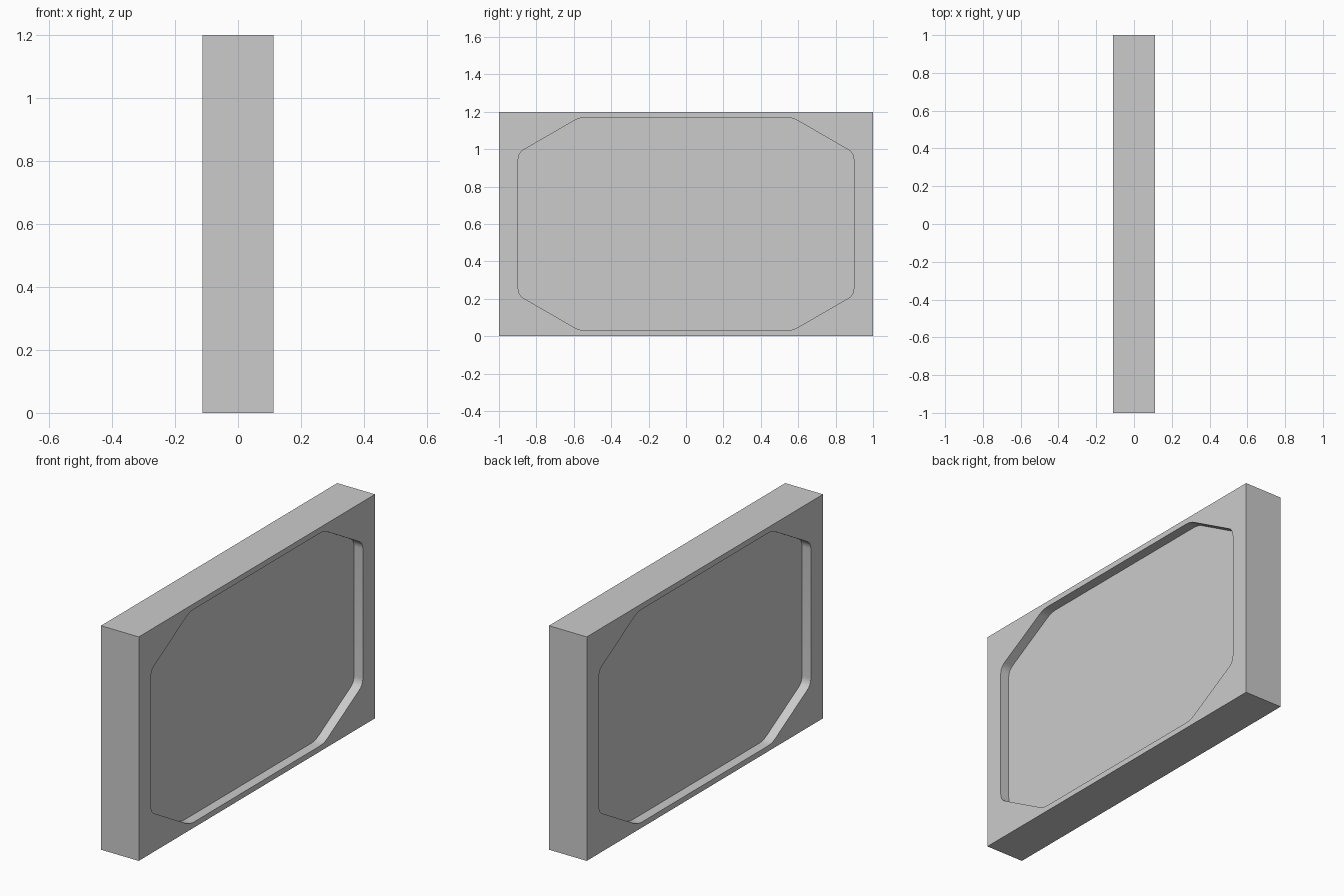
import bpy, math
from mathutils import Vector

if "Cube" in bpy.data.objects:
    bpy.data.objects.remove(bpy.data.objects["Cube"])

HALF_Y, HEIGHT = 1.0, 1.2
CORE, OUTER = 0.06, 0.112      # half thickness of the core and of the whole slab


def rounded(points, radius, steps=5):
    """Replace every corner of a closed outline with a short curve."""
    result = []
    for i, p in enumerate(points):
        p = Vector(p)
        a = p + (Vector(points[i - 1]) - p).normalized() * radius
        b = p + (Vector(points[(i + 1) % len(points)]) - p).normalized() * radius
        for s in range(steps + 1):
            t = s / steps
            result.append(a * (1 - t) ** 2 + p * 2 * t * (1 - t) + b * t * t)
    return result


def frame(name, x, outlines, thickness):
    """Filled profile in the y-z plane, extruded along x."""
    curve = bpy.data.curves.new(name, 'CURVE')
    curve.dimensions = '2D'
    curve.fill_mode = 'BOTH'
    curve.extrude = thickness / 2
    for outline in outlines:
        spline = curve.splines.new('POLY')
        spline.points.add(len(outline) - 1)
        for point, (u, v) in zip(spline.points, outline):
            point.co = (u, v, 0, 1)
        spline.use_cyclic_u = True
    obj = bpy.data.objects.new(name, curve)
    bpy.context.collection.objects.link(obj)
    obj.location.x = x
    obj.rotation_euler = (math.pi / 2, 0, math.pi / 2)
    bpy.ops.object.select_all(action='DESELECT')
    obj.select_set(True)
    bpy.context.view_layer.objects.active = obj
    bpy.ops.object.convert(target='MESH')
    bpy.ops.object.shade_smooth_by_angle(angle=math.radians(25))


# Solid middle panel
bpy.ops.mesh.primitive_cube_add(size=1, location=(0, 0, HEIGHT / 2))
core = bpy.context.object
core.name = "core_panel"
core.scale = (2 * CORE, 2 * HALF_Y, HEIGHT)
bpy.ops.object.transform_apply(location=False, rotation=False, scale=True)

# Rectangular border with an eight-sided, soft-cornered opening
border = [(-HALF_Y, 0), (HALF_Y, 0), (HALF_Y, HEIGHT), (-HALF_Y, HEIGHT)]
quarter = [(0.897, 0.38), (0.568, 0.57)]
octagon = [(sy * y, HEIGHT / 2 + sz * z)
           for sy, sz, pts in ((1, 1, quarter), (-1, 1, quarter[::-1]),
                               (-1, -1, quarter), (1, -1, quarter[::-1]))
           for y, z in pts]
opening = rounded(octagon, 0.035)

# Matching frames on both broad faces
for side, name in ((1, "right_frame"), (-1, "left_frame")):
    frame(name, side * (CORE + OUTER) / 2, [border, opening], OUTER - CORE)
